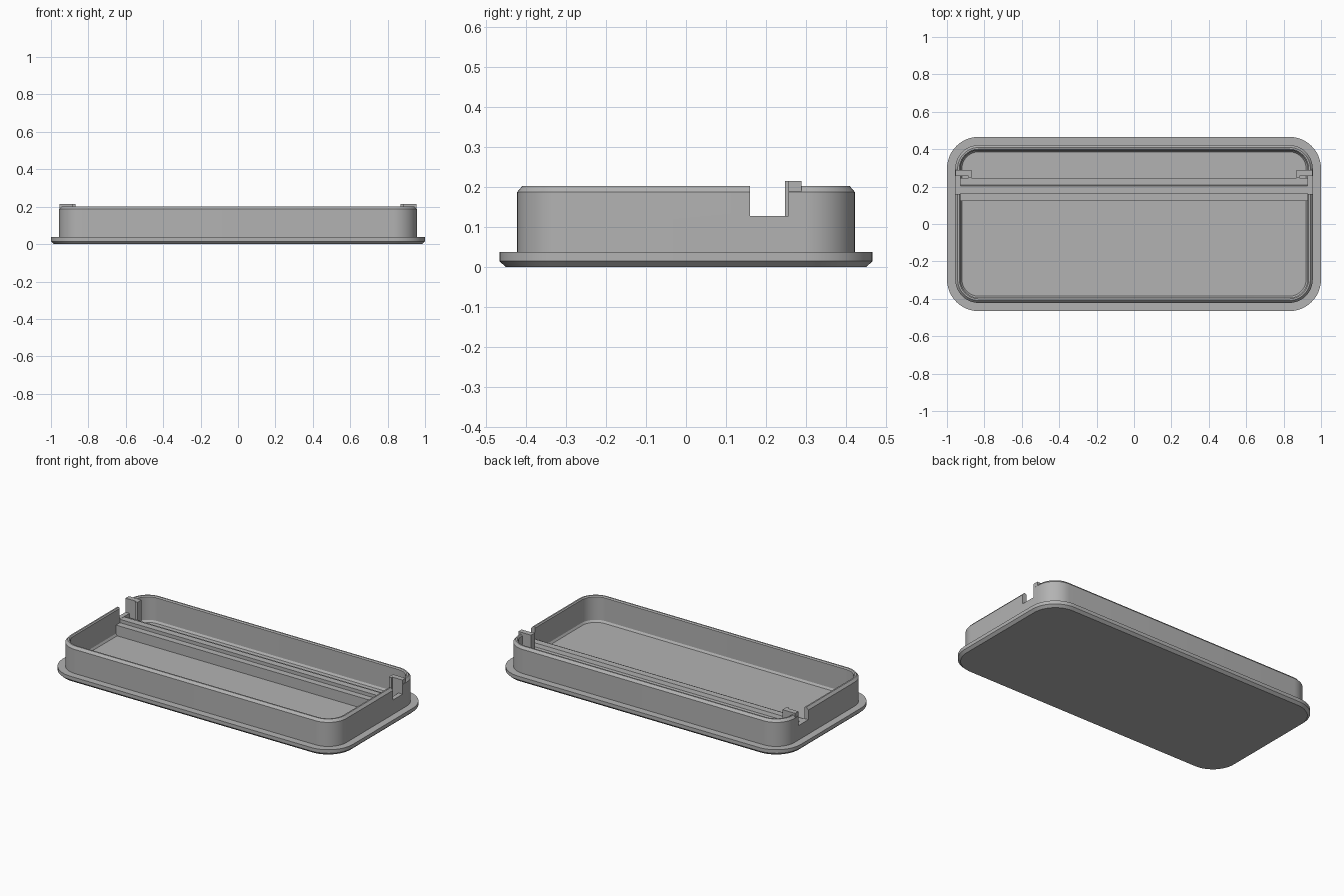
import bpy, bmesh, math

cube = bpy.data.objects.get("Cube")
if cube:
    bpy.data.objects.remove(cube, do_unlink=True)

grey = bpy.data.materials.new("plain grey")
grey.use_nodes = True
COLOUR = (0.45, 0.45, 0.45, 1)
grey.diffuse_color = COLOUR
grey.node_tree.nodes["Principled BSDF"].inputs["Base Color"].default_value = COLOUR

HALF_X, HALF_Y, RADIUS, STEPS = 1.0, 0.466, 0.17, 12


def finish(bm, name):
    bmesh.ops.recalc_face_normals(bm, faces=bm.faces[:])
    mesh = bpy.data.meshes.new(name)
    bm.to_mesh(mesh)
    bm.free()
    mesh.materials.append(grey)
    obj = bpy.data.objects.new(name, mesh)
    bpy.context.collection.objects.link(obj)
    return obj


def rounded_loop(bm, inset, z):
    """Ring of vertices around the outline, moved inward by inset."""
    r = RADIUS - inset
    cx, cy = HALF_X - RADIUS, HALF_Y - RADIUS
    ring = []
    for q, (sx, sy) in enumerate(((1, 1), (-1, 1), (-1, -1), (1, -1))):
        for i in range(STEPS + 1):
            a = (q + i / STEPS) * math.pi / 2
            ring.append(bm.verts.new((sx * cx + r * math.cos(a), sy * cy + r * math.sin(a), z)))
    return ring


def extrude_profile(name, profile, x0, x1):
    """Extrude a (y, z) outline along x."""
    bm = bmesh.new()
    face = bm.faces.new([bm.verts.new((x0, y, z)) for y, z in profile])
    moved = bmesh.ops.extrude_face_region(bm, geom=[face])["geom"]
    bmesh.ops.translate(bm, vec=(x1 - x0, 0, 0),
                        verts=[v for v in moved if isinstance(v, bmesh.types.BMVert)])
    return finish(bm, name)


def box(name, x0, x1, y0, y1, z0, z1):
    return extrude_profile(name, [(y0, z0), (y1, z0), (y1, z1), (y0, z1)], x0, x1)


# Tray: flange, chamfered outer wall, rim, inner wall and floor in one loft
section = [(0.016, 0), (0, 0.015), (0, 0.037), (0.044, 0.037), (0.044, 0.187),
           (0.057, 0.202), (0.066, 0.202), (0.072, 0.195), (0.072, 0.052), (0.08, 0.04)]
bm = bmesh.new()
rings = [rounded_loop(bm, d, z) for d, z in section]
for low, high in zip(rings, rings[1:]):
    for i in range(len(low)):
        j = (i + 1) % len(low)
        bm.faces.new((low[i], low[j], high[j], high[i]))
bm.faces.new(rings[0])
bm.faces.new(rings[-1])
tray = finish(bm, "tray")

# Notches through both short walls
for side, s in (("left", 1), ("right", -1)):
    cutter = box(side + "_notch_cutter", s * 0.86, s * 1.1, 0.16, 0.256, 0.127, 0.3)
    cutter.hide_render = True
    cutter.hide_viewport = True
    cut = tray.modifiers.new(side + " notch", 'BOOLEAN')
    cut.operation = 'DIFFERENCE'
    cut.solver = 'EXACT'
    cut.object = cutter

bpy.context.view_layer.objects.active = tray
tray.select_set(True)
bpy.ops.object.shade_smooth_by_angle(angle=math.radians(25))

# Stepped divider across the tray
extrude_profile("divider", [(0.123, 0.036), (0.123, 0.105), (0.162, 0.105), (0.162, 0.126),
                            (0.203, 0.126), (0.209, 0.105), (0.247, 0.105), (0.247, 0.036)],
                -0.935, 0.935)

# Raised guide posts at the rear edge of each notch
for side, s in (("left", 1), ("right", -1)):
    box(side + "_post", s * 0.868, s * 0.955, 0.256, 0.288, 0.038, 0.215)
    box(side + "_post_lip", s * 0.868, s * 0.885, 0.247, 0.257, 0.038, 0.215)
